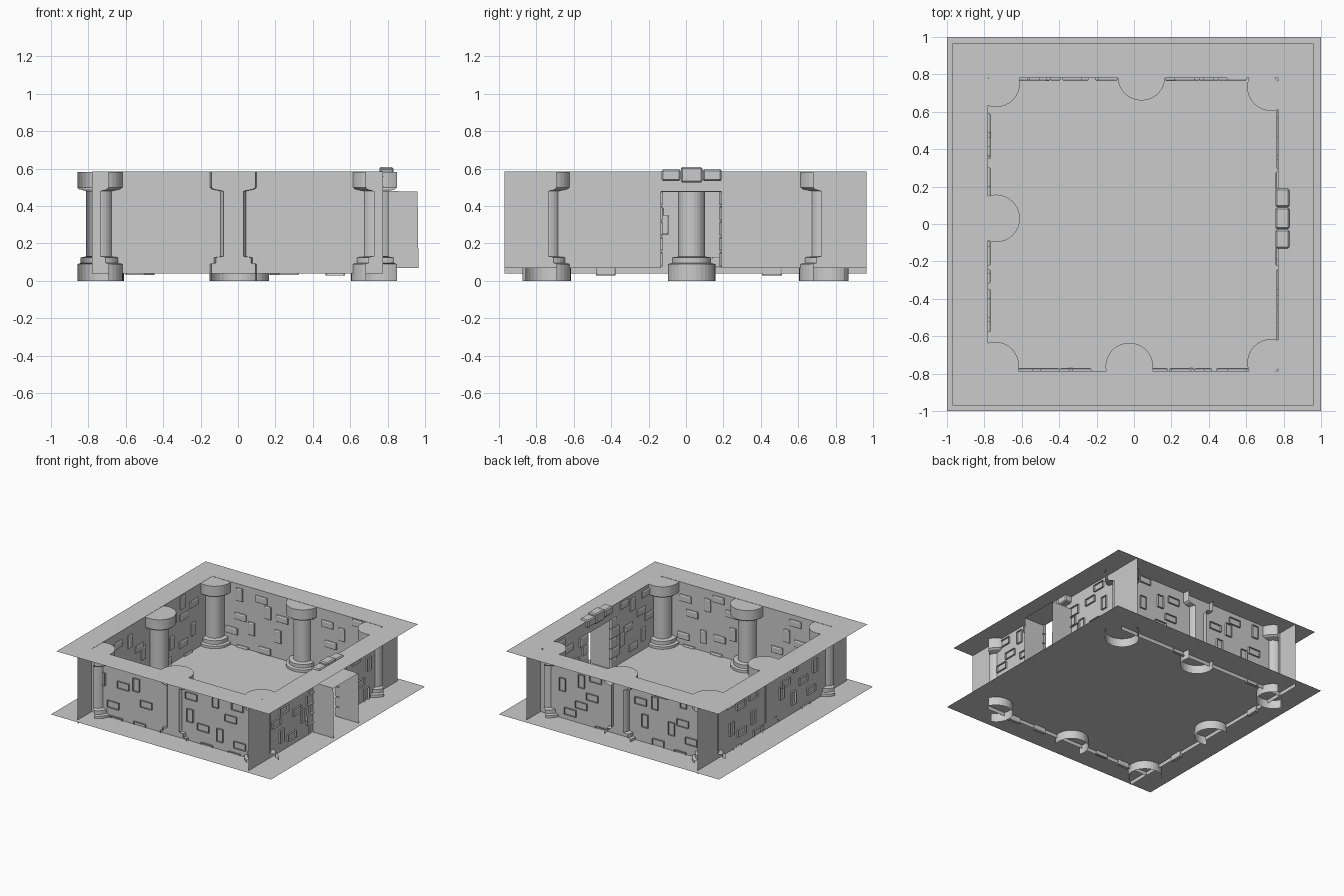
import bpy, bmesh, math
from mathutils import Vector

if "Cube" in bpy.data.objects:
    bpy.data.objects.remove(bpy.data.objects["Cube"])

TOP, FLOOR, LOW = 0.585, 0.07, 0.04


def make(name, bm):
    mesh = bpy.data.meshes.new(name)
    bm.to_mesh(mesh)
    bm.free()
    obj = bpy.data.objects.new(name, mesh)
    bpy.context.collection.objects.link(obj)
    return obj


def quad(bm, *pts):
    bm.faces.new([bm.verts.new(p) for p in pts])


# Floor sheet and flat rim round the wall tops
bm = bmesh.new()
quad(bm, (-1, -1, FLOOR), (1, -1, FLOOR), (1, 1, FLOOR), (-1, 1, FLOOR))
make("floor", bm)

bm = bmesh.new()
outer = [(-.97, -.97), (.96, -.97), (.96, .965), (-.97, .965)]
inner = [(-.78, -.785), (.77, -.785), (.77, .78), (-.78, .78)]
for i in range(4):
    j = (i + 1) % 4
    quad(bm, *[(x, y, TOP) for x, y in (outer[i], outer[j], inner[j], inner[i])])
make("wall_top_rim", bm)


# Each wall maps (distance along, depth into the room, height) to room space
def front(u, d, z): return (u, -.785 + d, z)
def back(u, d, z): return (u, .78 - d, z)
def left(u, d, z): return (-.78 + d, u, z)
def right(u, d, z): return (.775 - d, u, z)


def panel(bm, place, u0, u1, z0, z1):
    quad(bm, *[place(u, 0, z) for u, z in ((u0, z0), (u1, z0), (u1, z1), (u0, z1))])


# Open-backed stone with a chamfered face, pushed through the wall
def stone(bm, place, u, z, w, h, d_in=.014, d_out=.014, c=.008):
    rings = []
    for d, k in ((-d_out, 0), (d_in - c * .6, 0), (d_in, c)):
        a, b = w / 2 - k, h / 2 - k
        rings.append([bm.verts.new(place(u + p * a, d, z + q * b))
                      for p, q in ((-1, -1), (1, -1), (1, 1), (-1, 1))])
    for r, s in zip(rings, rings[1:]):
        for i in range(4):
            j = (i + 1) % 4
            bm.faces.new((r[i], r[j], s[j], s[i]))
    bm.faces.new(rings[-1])


# Stone layouts: (along, height, upright)
H, V = 0, 1
walls = {
    "front": (front, [(-.68, .37, V), (-.49, .36, H), (-.37, .4, V), (-.28, .26, H),
                      (-.58, .18, H), (-.45, .52, H), (-.34, .07, H), (.25, .53, H),
                      (.13, .44, H), (.35, .46, V), (.55, .46, H), (.49, .35, H),
                      (.12, .28, V), (.24, .21, H), (.39, .19, V), (.57, .15, H),
                      (.52, .055, H), (-.55, .06, H), (.27, .06, H)]),
    "back": (back, [(-.52, .32, H), (-.6, .19, H), (-.42, .25, V), (-.33, .51, H),
                    (-.27, .42, V), (-.14, .4, H), (-.18, .25, V), (.27, .47, H),
                    (.3, .31, H), (.4, .42, V), (.4, .22, H), (.57, .35, V),
                    (.5, .14, H), (-.3, .1, H), (-.53, .5, V), (.22, .06, H),
                    (.55, .55, H), (-.5, .06, H)]),
    "left": (left, [(-.45, .49, H), (-.29, .46, V), (-.17, .36, H), (.39, .52, V),
                    (.54, .46, H), (.41, .4, H), (.53, .25, V), (.4, .18, H),
                    (.25, .42, H), (.25, .24, V), (-.43, .055, H), (.46, .055, H),
                    (-.55, .36, V), (-.4, .3, H), (-.27, .2, V), (-.5, .18, H),
                    (-.12, .3, V), (.19, .1, H)]),
    "right": (right, [(-.52, .4, H), (-.62, .33, H), (-.41, .5, V), (-.42, .15, H),
                      (-.27, .26, V), (-.35, .33, H), (-.3, .54, H), (-.55, .2, V),
                      (-.58, .53, H), (.58, .36, V), (.42, .45, H), (.32, .28, V),
                      (.47, .24, H), (.37, .13, H), (.52, .53, H), (.55, .12, V)]),
}
for name, (place, stones) in walls.items():
    bm = bmesh.new()
    if name == "right":
        # Doorway opening
        panel(bm, place, -.97, -.135, FLOOR, TOP)
        panel(bm, place, .19, .965, FLOOR, TOP)
        panel(bm, place, -.135, .19, .475, TOP)
    elif name == "left":
        panel(bm, place, -.97, .965, LOW, TOP)
    else:
        panel(bm, place, -.78, .775, LOW, TOP)
    make(name + "_wall", bm)
    bm = bmesh.new()
    for u, z, up in stones:
        w, h = (.055, .105) if up else (.105, .055)
        stone(bm, place, u, z, w, h)
    make(name + "_wall_stones", bm)

# Doorway lining running out from the opening
bm = bmesh.new()
for y in (-.135, .19):
    quad(bm, (.775, y, FLOOR), (.965, y, FLOOR), (.96, y, .478), (.775, y, .48))
quad(bm, (.775, -.135, .48), (.96, -.135, .478), (.96, .19, .478), (.775, .19, .48))
make("doorway_lining", bm)

# Stacked jamb stones beside the doorway, alternating widths
bm = bmesh.new()
for side, edge in ((-1, -.125), (1, .18)):
    for i in range(5):
        w = .1 if (i + (side > 0)) % 2 else .065
        stone(bm, right, edge + side * w / 2, .115 + i * .082, w, .076, .018, .014)
make("door_jamb_stones", bm)


# Lintel stones over the doorway
def lintel(name, y, z, w, h):
    bm = bmesh.new()
    bmesh.ops.create_cube(bm, size=1)
    for v in bm.verts:
        v.co = Vector((.793 + v.co.x * .075, y + v.co.y * w, z + v.co.z * h))
    bmesh.ops.bevel(bm, geom=bm.edges[:], offset=.008, segments=1, affect='EDGES')
    make(name, bm)


lintel("lintel_stone_left", -.08, .565, .1, .062)
lintel("lintel_keystone", .03, .567, .115, .082)
lintel("lintel_stone_right", .14, .565, .1, .062)

# Pillars: open-backed part-turned profile, facing into the room
PROFILE = [(.127, 0), (.127, .09), (.105, .095), (.105, .125), (.072, .13), (.072, .48),
           (.115, .49), (.127, .5), (.127, .583)]


def pillar(name, x, y, facing, cut=.048, seg=20):
    bm = bmesh.new()
    rings = []
    for r, z in PROFILE:
        half = math.pi - math.acos(cut / r)
        ring = []
        for i in range(seg + 1):
            a = facing + half * (2 * i / seg - 1)
            ring.append(bm.verts.new((x + r * math.cos(a), y + r * math.sin(a), z)))
        rings.append(ring)
    for r, s in zip(rings, rings[1:]):
        for i in range(seg):
            bm.faces.new((r[i], r[i + 1], s[i + 1], s[i]))
    bm.faces.new(rings[-1])
    make(name, bm)


for name, x, y, deg in (("front_pillar", -.025, -.762, 90), ("back_pillar", .04, .787, -90),
                        ("left_pillar", -.737, .03, 0),
                        ("front_left_pillar", -.742, -.757, 45),
                        ("front_right_pillar", .733, -.742, 135),
                        ("back_left_pillar", -.737, .752, -45),
                        ("back_right_pillar", .732, .732, -135)):
    pillar(name, x, y, math.radians(deg))
